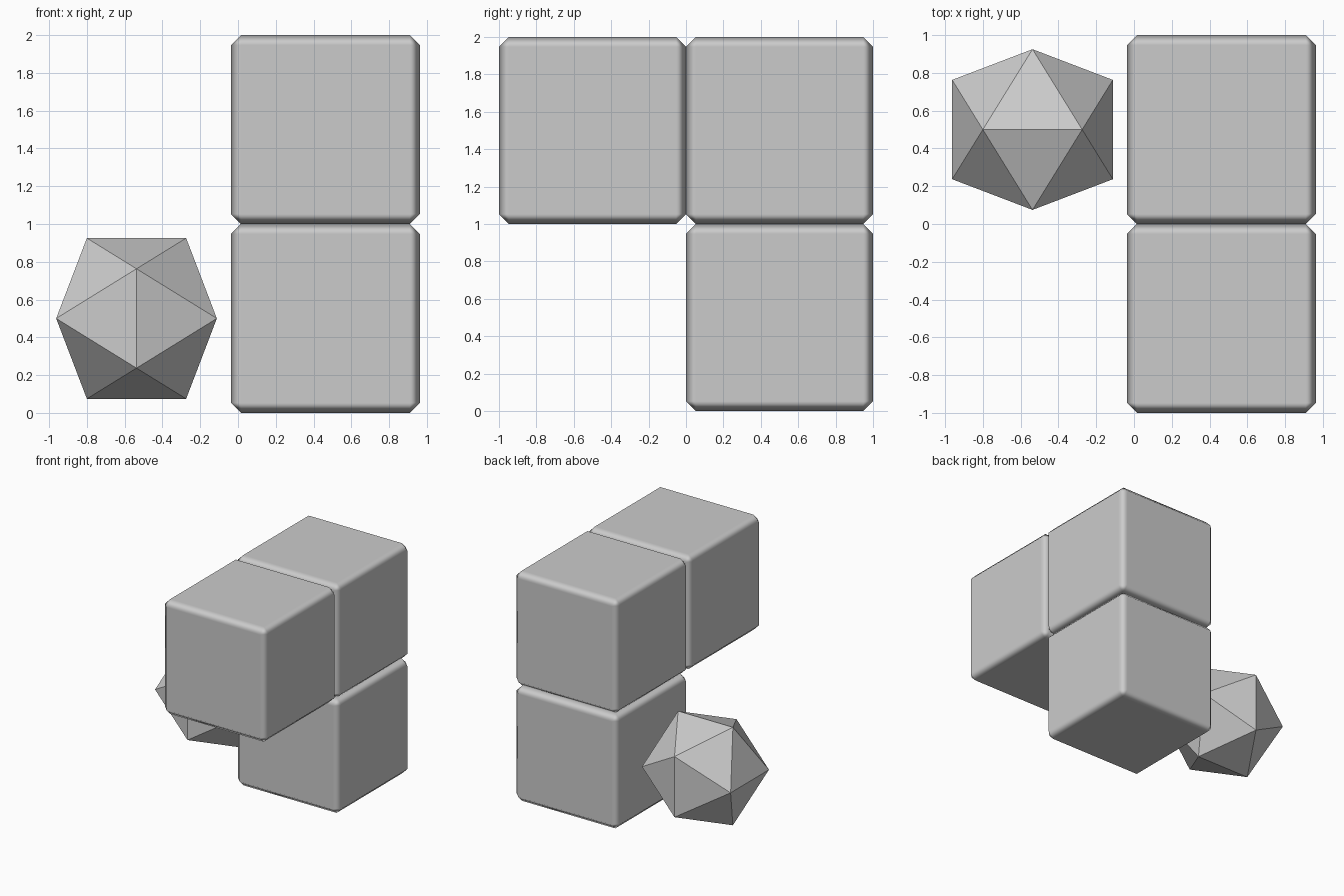
import bpy, bmesh

if "Cube" in bpy.data.objects:
    bpy.data.objects.remove(bpy.data.objects["Cube"])

CUBE_X = 0.4627


def bevelled_cube(name, y, z):
    # Unit cube with a single-segment, softly shaded chamfer
    bpy.ops.mesh.primitive_cube_add(size=1, location=(CUBE_X, y, z))
    ob = bpy.context.object
    ob.name = name
    bpy.ops.object.shade_smooth()
    bevel = ob.modifiers.new("chamfer", 'BEVEL')
    bevel.width = 0.053
    bevel.segments = 1
    bevel.limit_method = 'NONE'
    bevel.harden_normals = True
    return ob


# Three stacked blocks forming an L
bevelled_cube("lower_block", 0.5, 0.5)
bevelled_cube("upper_back_block", 0.5, 1.5)
bevelled_cube("upper_front_block", -0.5, 1.5)

# Flat-faced icosahedron of radius 0.5, with its edges aligned to the axes
LONG, SHORT = 0.4253, 0.2629
bm = bmesh.new()
for s in (-1, 1):
    for t in (-1, 1):
        bm.verts.new((s * SHORT, 0, t * LONG))
        bm.verts.new((s * LONG, t * SHORT, 0))
        bm.verts.new((0, s * LONG, t * SHORT))
bmesh.ops.convex_hull(bm, input=list(bm.verts))
bmesh.ops.recalc_face_normals(bm, faces=list(bm.faces))
mesh = bpy.data.meshes.new("icosahedron")
bm.to_mesh(mesh)
bm.free()
ico = bpy.data.objects.new("icosahedron", mesh)
ico.location = (CUBE_X - 1, 0.5, 0.5)
bpy.context.collection.objects.link(ico)
